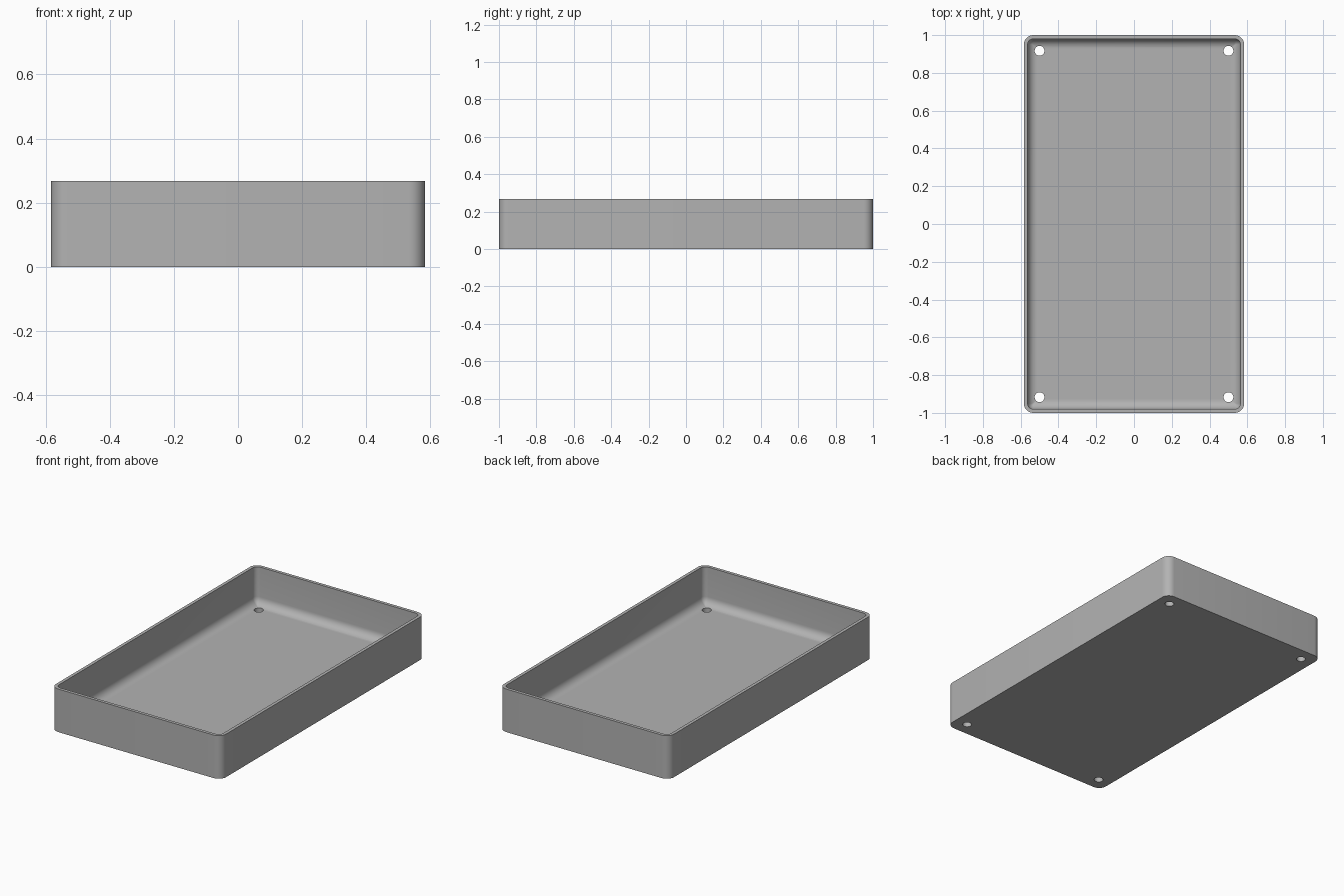
import bpy, bmesh, math

cube = bpy.data.objects.get("Cube")
if cube:
    bpy.data.objects.remove(cube, do_unlink=True)

HALF_X, HALF_Y, HEIGHT = 0.583, 1.0, 0.267
WALL, FLOOR, FILLET, CORNER = 0.02, 0.033, 0.05, 0.05
HOLE_X, HOLE_Y, HOLE_R = 0.5, 0.917, 0.026

grey = bpy.data.materials.new("plain_grey")
grey.use_nodes = True
colour = (0.45, 0.45, 0.45, 1)
grey.diffuse_color = colour
grey.node_tree.nodes["Principled BSDF"].inputs["Base Color"].default_value = colour


def ring(bm, inset, z, steps=8):
    """Rounded rectangle, drawn in by inset, at height z."""
    r = max(CORNER - inset, 0.004)
    cx, cy = HALF_X - inset - r, HALF_Y - inset - r
    verts = []
    for q, (sx, sy) in enumerate([(1, 1), (-1, 1), (-1, -1), (1, -1)]):
        for i in range(steps + 1):
            a = (q + i / steps) * math.pi / 2
            verts.append(bm.verts.new((sx * cx + r * math.cos(a), sy * cy + r * math.sin(a), z)))
    return verts


# Tray: outer wall, rim, inner wall and floor fillet
profile = [(0, 0), (0, HEIGHT), (WALL, HEIGHT)]
for i in range(9):
    a = i / 8 * math.pi / 2
    profile.append((WALL + FILLET * (1 - math.cos(a)), FLOOR + FILLET * (1 - math.sin(a))))

bm = bmesh.new()
rings = [ring(bm, inset, z) for inset, z in profile]
for low, high in zip(rings, rings[1:]):
    n = len(low)
    for i in range(n):
        j = (i + 1) % n
        bm.faces.new((low[i], low[j], high[j], high[i]))
bm.faces.new(rings[0][::-1])
bm.faces.new(rings[-1])
bmesh.ops.recalc_face_normals(bm, faces=bm.faces)
mesh = bpy.data.meshes.new("tray")
bm.to_mesh(mesh)
bm.free()
mesh.materials.append(grey)
tray = bpy.data.objects.new("tray", mesh)
bpy.context.collection.objects.link(tray)

# Screw holes in the four corners
for sx in (-1, 1):
    for sy in (-1, 1):
        bpy.ops.mesh.primitive_cylinder_add(vertices=32, radius=HOLE_R, depth=0.3,
                                            location=(sx * HOLE_X, sy * HOLE_Y, 0))
        cutter = bpy.context.object
        cutter.name = "hole_cutter"
        cutter.hide_render = True
        cutter.data.materials.append(grey)
        bpy.context.view_layer.objects.active = tray
        cut = tray.modifiers.new("hole", "BOOLEAN")
        cut.operation, cut.solver, cut.object = "DIFFERENCE", "EXACT", cutter
        bpy.ops.object.modifier_apply(modifier=cut.name)
        bpy.data.objects.remove(cutter, do_unlink=True)

bpy.ops.object.select_all(action="DESELECT")
tray.select_set(True)
bpy.context.view_layer.objects.active = tray
bpy.ops.object.shade_smooth_by_angle(angle=math.radians(30))
